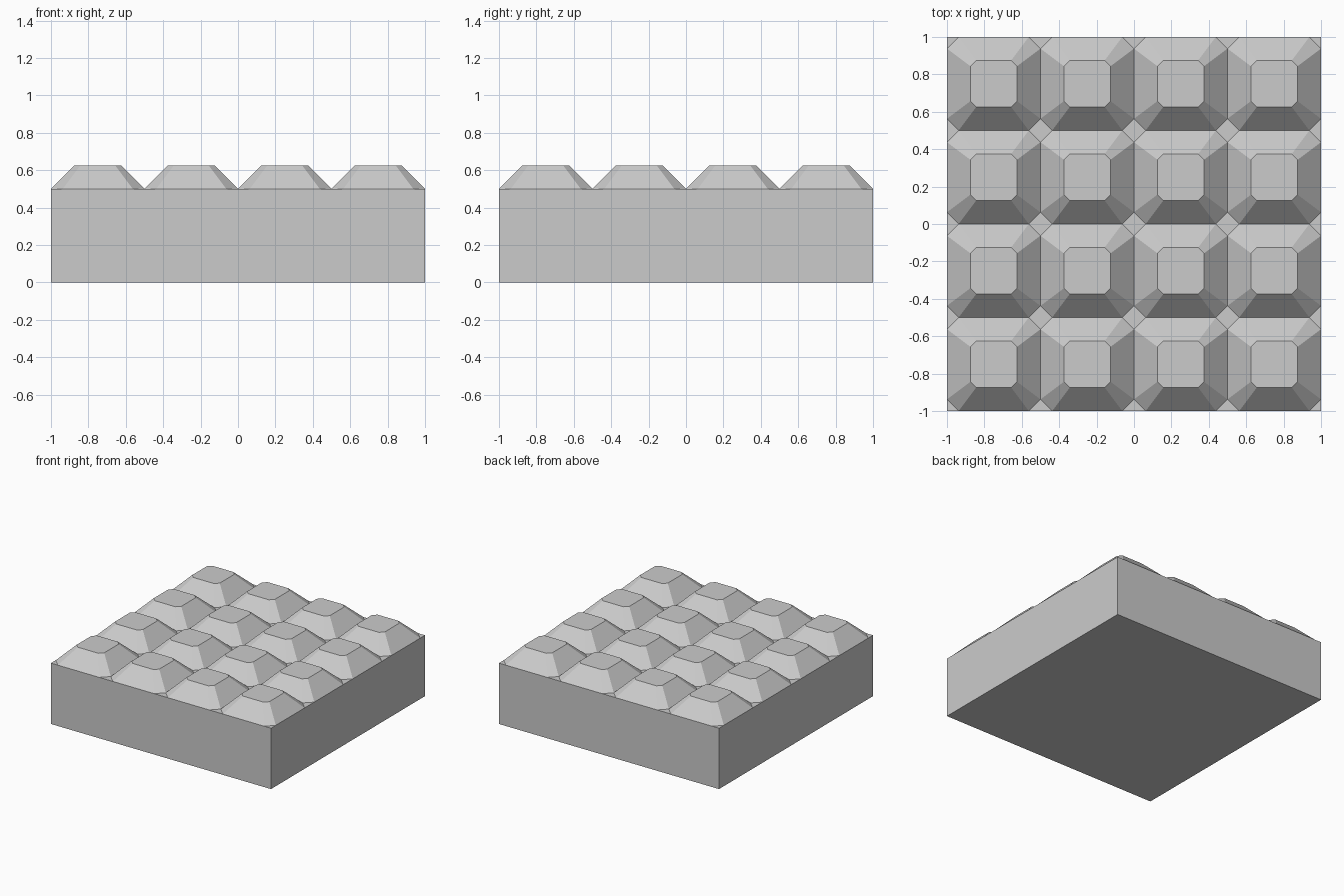
import bpy
import bmesh

if "Cube" in bpy.data.objects:
    bpy.data.objects.remove(bpy.data.objects["Cube"])

# Solid square base slab
bpy.ops.mesh.primitive_cube_add(size=1, location=(0, 0, 0.25))
base = bpy.context.object
base.name = "base_slab"
base.scale = (2, 2, 0.5)
bpy.ops.object.transform_apply(location=False, rotation=False, scale=True)


def cut_square(bm, half, cut, z):
    """Ring of verts: a square with its corners cut off, anticlockwise."""
    k = half - cut
    pts = [(half, -k), (half, k), (k, half), (-k, half),
           (-half, k), (-half, -k), (-k, -half), (k, -half)]
    return [bm.verts.new((x, y, z)) for x, y in pts]


# One tapered stud with cut corners
bm = bmesh.new()
low = cut_square(bm, 0.25, 0.0625, 0)
top = cut_square(bm, 0.125, 0.03125, 0.125)
bm.faces.new(top)
for i in range(8):
    j = (i + 1) % 8
    bm.faces.new((low[i], low[j], top[j], top[i]))
mesh = bpy.data.meshes.new("studs")
bm.to_mesh(mesh)
bm.free()
studs = bpy.data.objects.new("studs", mesh)
studs.location = (-0.75, -0.75, 0.5)
bpy.context.collection.objects.link(studs)

# Repeat the stud in a 4 x 4 grid
for name, step in (("columns", (0.5, 0, 0)), ("rows", (0, 0.5, 0))):
    arr = studs.modifiers.new(name, 'ARRAY')
    arr.count = 4
    arr.use_relative_offset = False
    arr.use_constant_offset = True
    arr.constant_offset_displace = step
